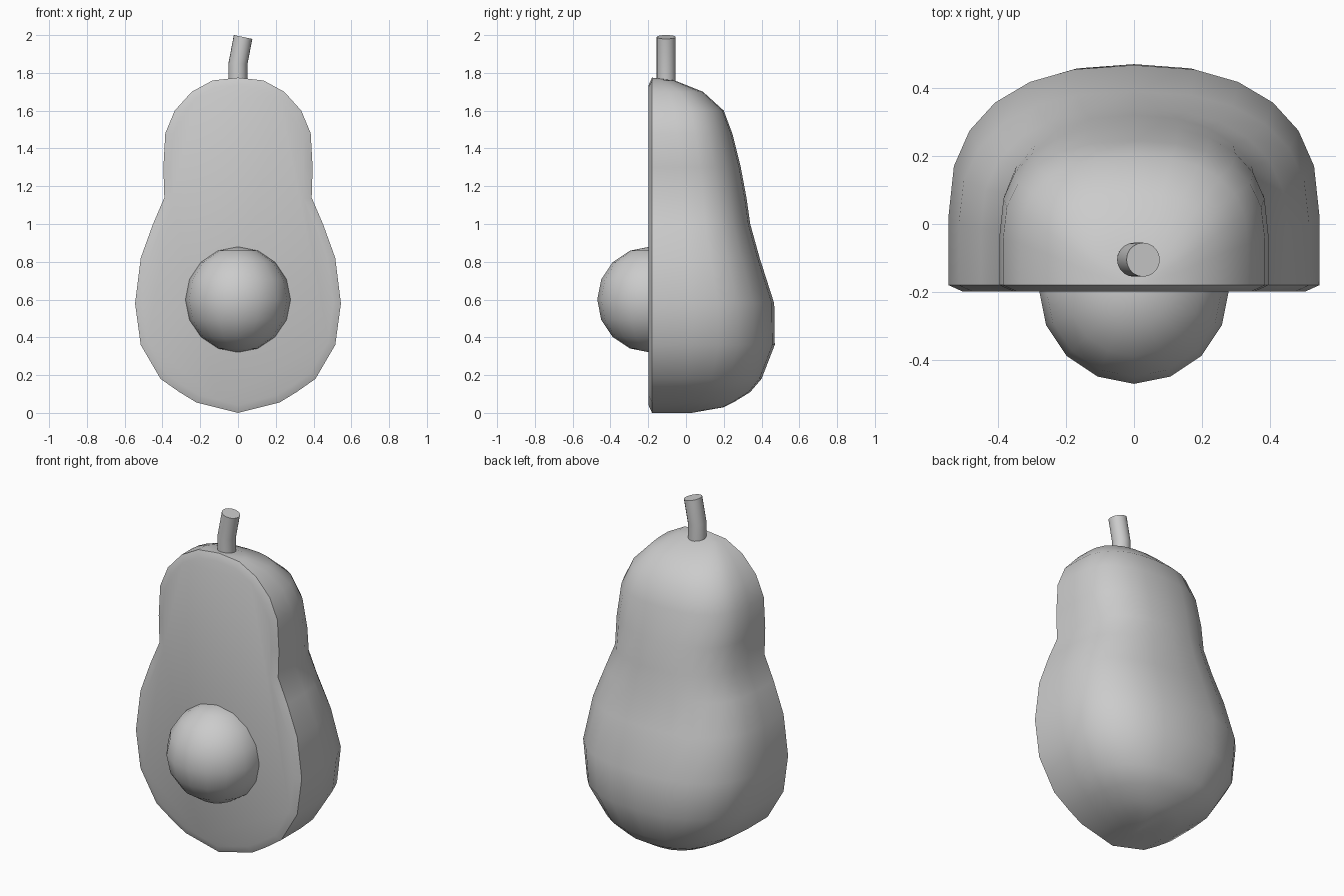
import bpy, bmesh
from math import sin, cos, pi, radians
from mathutils import Vector

cube = bpy.data.objects.get("Cube")
if cube:
    bpy.data.objects.remove(cube, do_unlink=True)

grey = bpy.data.materials.new("plain grey")
grey.use_nodes = True
colour = (0.6, 0.6, 0.6, 1)
grey.diffuse_color = colour
grey.node_tree.nodes["Principled BSDF"].inputs["Base Color"].default_value = colour


def finish(bm, name, angle=40):
    """Turn a bmesh into a smooth shaded object with the grey material."""
    bmesh.ops.recalc_face_normals(bm, faces=bm.faces[:])
    mesh = bpy.data.meshes.new(name)
    bm.to_mesh(mesh)
    bm.free()
    mesh.materials.append(grey)
    obj = bpy.data.objects.new(name, mesh)
    bpy.context.collection.objects.link(obj)
    bpy.ops.object.select_all(action="DESELECT")
    obj.select_set(True)
    bpy.context.view_layer.objects.active = obj
    bpy.ops.object.shade_smooth_by_angle(angle=radians(angle))
    return obj


def bridge(bm, rings, closed):
    """Join successive rings of vertices with quads."""
    for low, high in zip(rings, rings[1:]):
        count = len(low)
        for i in range(count if closed else count - 1):
            j = (i + 1) % count
            bm.faces.new((low[i], low[j], high[j], high[i]))


# Fruit half: height, half width, and depth of the back at that height
CUT = -0.18
profile = [
    (0, 0, 0.03), (0.03, 0.12, 0.2), (0.055, 0.22, 0.25), (0.11, 0.31, 0.34),
    (0.18, 0.41, 0.4), (0.36, 0.515, 0.47), (0.58, 0.545, 0.467),
    (0.82, 0.515, 0.39), (1, 0.45, 0.34), (1.14, 0.39, 0.32),
    (1.3, 0.395, 0.29), (1.48, 0.385, 0.245), (1.6, 0.335, 0.2),
    (1.7, 0.245, 0.09), (1.76, 0.135, -0.06), (1.775, 0, CUT),
]
STEPS = 12


def section(width, back):
    """Straight side walls that round off towards the back."""
    wall = CUT + (back - CUT) * 0.32
    points = [(width, CUT)]
    for i in range(STEPS + 1):
        c, s = cos(pi * i / STEPS), sin(pi * i / STEPS)
        x = width * abs(c) ** 0.83 * (1 if c > 0 else -1)
        points.append((x, wall + (back - wall) * max(s, 0) ** 0.83))
    return points + [(-width, CUT)]


bm = bmesh.new()
rings = [[bm.verts.new((x, y, z)) for x, y in section(w, b)]
         for z, w, b in profile]
bridge(bm, rings, closed=False)
bmesh.ops.remove_doubles(bm, verts=bm.verts[:], dist=0.0005)

# Flat cut face with a softly raised rim
rim = [e for e in bm.edges if e.is_boundary]
face = bmesh.ops.holes_fill(bm, edges=rim, sides=0)["faces"]
bmesh.ops.recalc_face_normals(bm, faces=bm.faces[:])
bmesh.ops.inset_region(bm, faces=face, thickness=0.04, depth=0.018)
finish(bm, "fruit_half")

# Round stone set in the cut face
bm = bmesh.new()
bmesh.ops.create_uvsphere(bm, u_segments=16, v_segments=8, radius=0.28)
bmesh.ops.translate(bm, verts=bm.verts[:], vec=(0, -0.19, 0.6))
finish(bm, "stone", 60)

# Bent stem: each ring has a sideways offset, height and tilt
bm = bmesh.new()
rings = []
for offset, height, tilt in ((0, 1.68, 0), (0, 1.85, 6), (0.027, 1.99, 12)):
    ring = []
    for i in range(20):
        a = 2 * pi * i / 20
        x, y = 0.05 * cos(a), 0.05 * sin(a)
        t = radians(tilt)
        ring.append(bm.verts.new(
            Vector((offset + x * cos(t), y - 0.105, height - x * sin(t)))))
    rings.append(ring)
bridge(bm, rings, closed=True)
bm.faces.new(rings[0])
bm.faces.new(rings[-1])
finish(bm, "stem")
